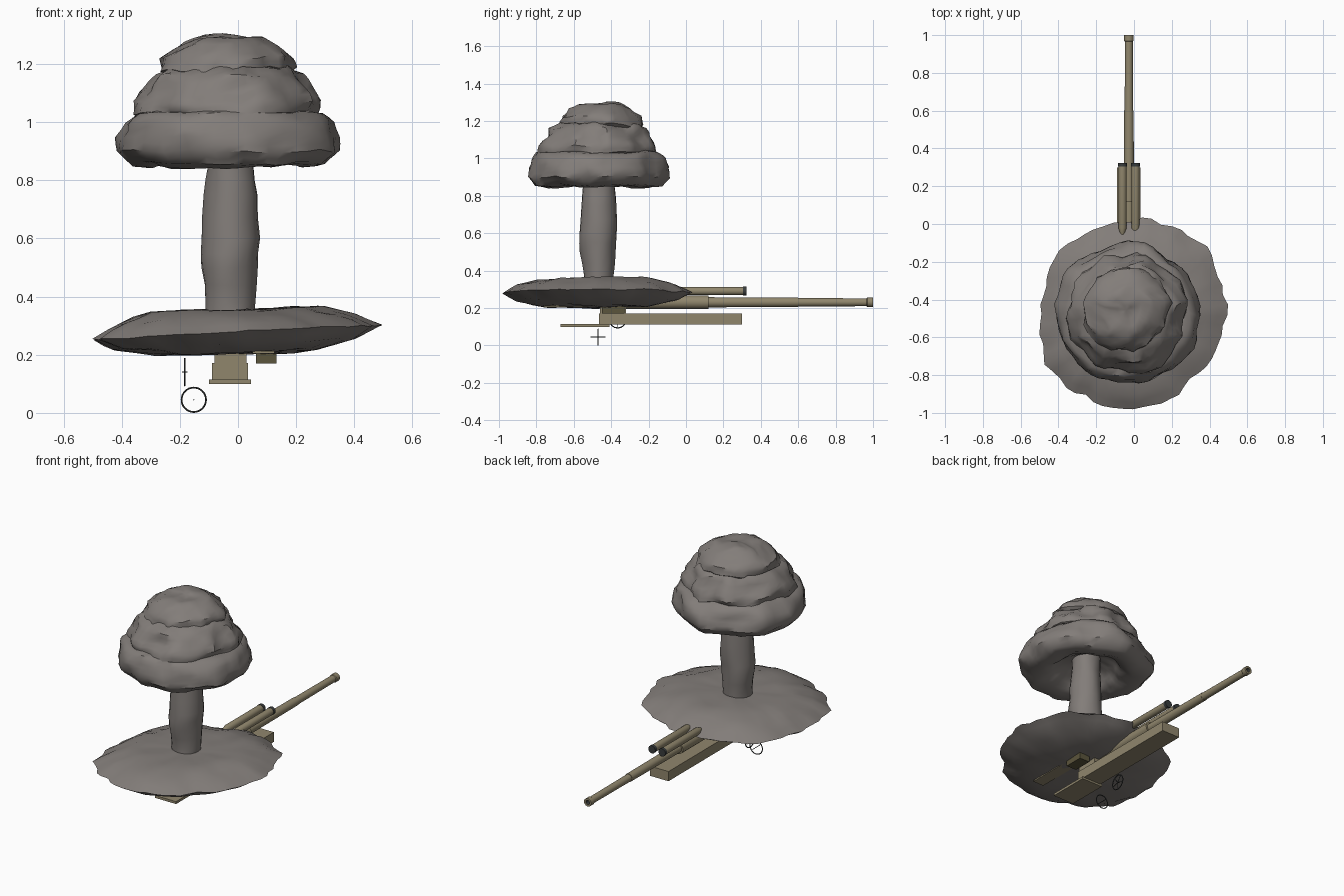
import bpy, bmesh, math
from mathutils import Vector, noise, Matrix

if "Cube" in bpy.data.objects:
    bpy.data.objects.remove(bpy.data.objects["Cube"])


def material(name, rgb):
    m = bpy.data.materials.new(name)
    m.diffuse_color = (*rgb, 1)
    m.use_nodes = True
    m.node_tree.nodes["Principled BSDF"].inputs["Base Color"].default_value = m.diffuse_color
    return m


SMOKE = material("smoke_grey", (0.225, 0.205, 0.192))
KHAKI = material("khaki", (0.28, 0.24, 0.152))
DARK = material("dark_olive", (0.105, 0.09, 0.045))
STEEL = material("dark_steel", (0.04, 0.045, 0.045))


def finish(bm, name, mat, angle=40):
    bmesh.ops.recalc_face_normals(bm, faces=bm.faces)
    me = bpy.data.meshes.new(name)
    bm.to_mesh(me)
    bm.free()
    ob = bpy.data.objects.new(name, me)
    bpy.context.collection.objects.link(ob)
    me.materials.append(mat)
    bpy.ops.object.select_all(action='DESELECT')
    ob.select_set(True)
    bpy.context.view_layer.objects.active = ob
    bpy.ops.object.shade_smooth_by_angle(angle=math.radians(angle))
    return ob


def lathe(profile, sides, place):
    """Spin (radius, height) points; place(radius, angle, height) gives the position."""
    bm = bmesh.new()
    rings = []
    for r, h in profile:
        if r == 0:
            rings.append([bm.verts.new(place(0, 0, h))] * sides)
        else:
            rings.append([bm.verts.new(place(r, 2 * math.pi * i / sides, h)) for i in range(sides)])
    for a, b in zip(rings, rings[1:]):
        for i in range(sides):
            j = (i + 1) % sides
            quad = list(dict.fromkeys((a[i], a[j], b[j], b[i])))
            if len(quad) > 2:
                bm.faces.new(quad)
    return bm


def refine(profile, n):
    out = []
    for (r0, h0), (r1, h1) in zip(profile, profile[1:]):
        out += [(r0 + (r1 - r0) * k / n, h0 + (h1 - h0) * k / n) for k in range(n)]
    return out + [profile[-1]]


def smoke(name, profile, centre, sides, amp, freq, seed, shape=None, angle=45):
    """Spun smoke mass with lumpy noise."""
    def place(r, a, h):
        k = shape(a, r) if shape else 1
        p = Vector((r * k * math.cos(a), r * k * math.sin(a), h))
        d = noise.noise_vector(p * freq + Vector((seed, seed * 2, 0)))
        fine = noise.noise_vector(p * freq * 2.3 + Vector((0, seed, 3)))
        w = min(1, r / 0.12)
        d = d * amp + fine * amp * 0.45
        return p + Vector((d.x * w, d.y * w, d.z * 0.5)) + Vector((*centre, 0))
    return finish(lathe(profile, sides, place), name, SMOKE, angle)


# Ragged ground cloud: radius by direction, every 30 degrees
RIM = [.50, .52, .53, .50, .50, .50, .48, .53, .50, .51, .48, .47]


def ragged(a, r):
    t = a / (2 * math.pi) * 12
    i = int(t) % 12
    base = RIM[i] + (RIM[(i + 1) % 12] - RIM[i]) * (t - int(t))
    jag = noise.noise(Vector((math.cos(a) * 4, math.sin(a) * 4, 7))) * 0.07
    return base / 0.5 + jag * (r / 0.5) ** 2


ground = smoke("ground_cloud", refine([(0, .352), (.15, .356), (.3, .355), (.41, .325), (.5, .278),
               (.42, .238), (.28, .208), (.13, .203), (0, .203)], 2),
               (-.01, -.48), 60, .018, 7, 1.7, ragged)
for v in ground.data.vertices:      # slight tilt, higher on the right rim
    v.co.z += 0.05 * v.co.x * min(1, math.hypot(v.co.x, v.co.y + .48) / .5)

# Rising stem
smoke("smoke_stem", refine([(0, .33), (.08, .33), (.082, .38), (.096, .5), (.099, .6), (.09, .75),
      (.083, .85), (.085, .97), (0, .97)], 2), (-.027, -.467), 20, .014, 7, 4.1)

# Three tiers of the cap, the lowest hollow beneath
CAP = (-.032, -.472)
smoke("lower_cap", refine([(0, .95), (.1, .94), (.17, .91), (.21, .865), (.27, .845), (.335, .857),
      (.373, .9), (.374, .95), (.358, .995), (.325, 1.03), (.25, 1.045), (0, 1.06)], 2),
      CAP, 48, .03, 7, 2.2)
smoke("middle_cap", refine([(0, 1.0), (.27, 1.01), (.315, 1.03), (.312, 1.07), (.277, 1.115),
      (.25, 1.16), (.2, 1.19), (0, 1.2)], 2), CAP, 44, .034, 9, 5.6)
smoke("upper_cap", refine([(0, 1.15), (.19, 1.16), (.223, 1.18), (.213, 1.225), (.165, 1.26),
      (.12, 1.287), (.05, 1.296), (0, 1.297)], 2), (-.04, -.455), 36, .03, 10, 8.3)


def tube(name, profile, x, z, mat, sides=20):
    """Spun part lying along y."""
    return finish(lathe(profile, sides, lambda r, a, h: (x + r * math.cos(a), h, z + r * math.sin(a))),
                  name, mat, 30)


def box(name, x0, x1, y0, y1, z0, z1, mat):
    bm = bmesh.new()
    bmesh.ops.create_cube(bm, size=1)
    for v in bm.verts:
        v.co = Vector((x0 if v.co.x < 0 else x1, y0 if v.co.y < 0 else y1, z0 if v.co.z < 0 else z1))
    return finish(bm, name, mat, 30)


# Gun barrel with stepped sleeve, muzzle band and bore
tube("gun_barrel", [(0, -.45), (.036, -.45), (.036, .12), (.027, .12), (.025, .6), (.0225, .6), (.021, .965),
     (.025, .97), (.025, 1.0), (.013, 1.0), (.013, .93), (0, .93)], -.027, .231, KHAKI)
tube("bore", [(0, .935), (.0127, .935), (.0127, .998)], -.027, .231, STEEL)

# Twin recoil cylinders with dark end caps
for side, x in (("left", -.061), ("right", .008)):
    tube(side + "_recoil_cylinder", [(0, -.06), (.01, -.055), (.022, -.02), (.022, .31), (0, .31)],
         x, .291, KHAKI)
    tube(side + "_cylinder_cap", [(0, .305), (.024, .305), (.024, .323), (0, .323)], x, .291, STEEL)

# Cradle, mount and platform
box("cradle", -.09, .035, -.465, .30, .112, .172, KHAKI)
box("mount_block", -.08, .03, -.46, -.32, .172, .215, KHAKI)
box("platform", -.1, .045, -.67, -.41, .1, .115, KHAKI)

# Sight housing with round cap, and its footplate
box("sight_housing", .062, .132, -.45, -.33, .17, .212, DARK)
tube("sight_lens", [(0, -.45), (.015, -.45), (.015, -.34), (0, -.34)], .097, .213, KHAKI, 14)
box("footplate", .05, .125, -.76, -.45, .205, .213, KHAKI)


def handwheel(name, centre, radius, normal_x, spokes):
    """Thin ring with an axle; faces x or y."""
    bm = bmesh.new()
    n, m, t = 32, 6, .003
    ring = [[bm.verts.new(((radius + t * math.cos(b)) * math.cos(a), (radius + t * math.cos(b)) * math.sin(a),
             t * math.sin(b))) for b in (2 * math.pi * k / m for k in range(m))]
            for a in (2 * math.pi * i / n for i in range(n))]
    for i in range(n):
        for k in range(m):
            bm.faces.new((ring[i][k], ring[(i + 1) % n][k], ring[(i + 1) % n][(k + 1) % m], ring[i][(k + 1) % m]))
    for i in range(spokes):
        rot = Matrix.Rotation(2 * math.pi * i / spokes, 4, 'Z')
        mat = rot @ Matrix.Translation((radius / 2, 0, 0)) @ Matrix.Rotation(math.pi / 2, 4, 'Y')
        bmesh.ops.create_cone(bm, segments=6, radius1=.002, radius2=.002, depth=radius, cap_ends=True, matrix=mat)
    bmesh.ops.create_cone(bm, segments=6, radius1=.002, radius2=.002, depth=.08 if not normal_x else .02,
                          cap_ends=True)
    turn = Matrix.Rotation(math.pi / 2, 4, 'Y' if normal_x else 'X')
    bmesh.ops.transform(bm, matrix=Matrix.Translation(centre) @ turn, verts=bm.verts)
    return finish(bm, name, STEEL)


# Aiming handwheels
handwheel("lower_handwheel", (-.152, -.47, .045), .042, False, 0)
handwheel("side_handwheel", (-.183, -.365, .14), .046, True, 5)
